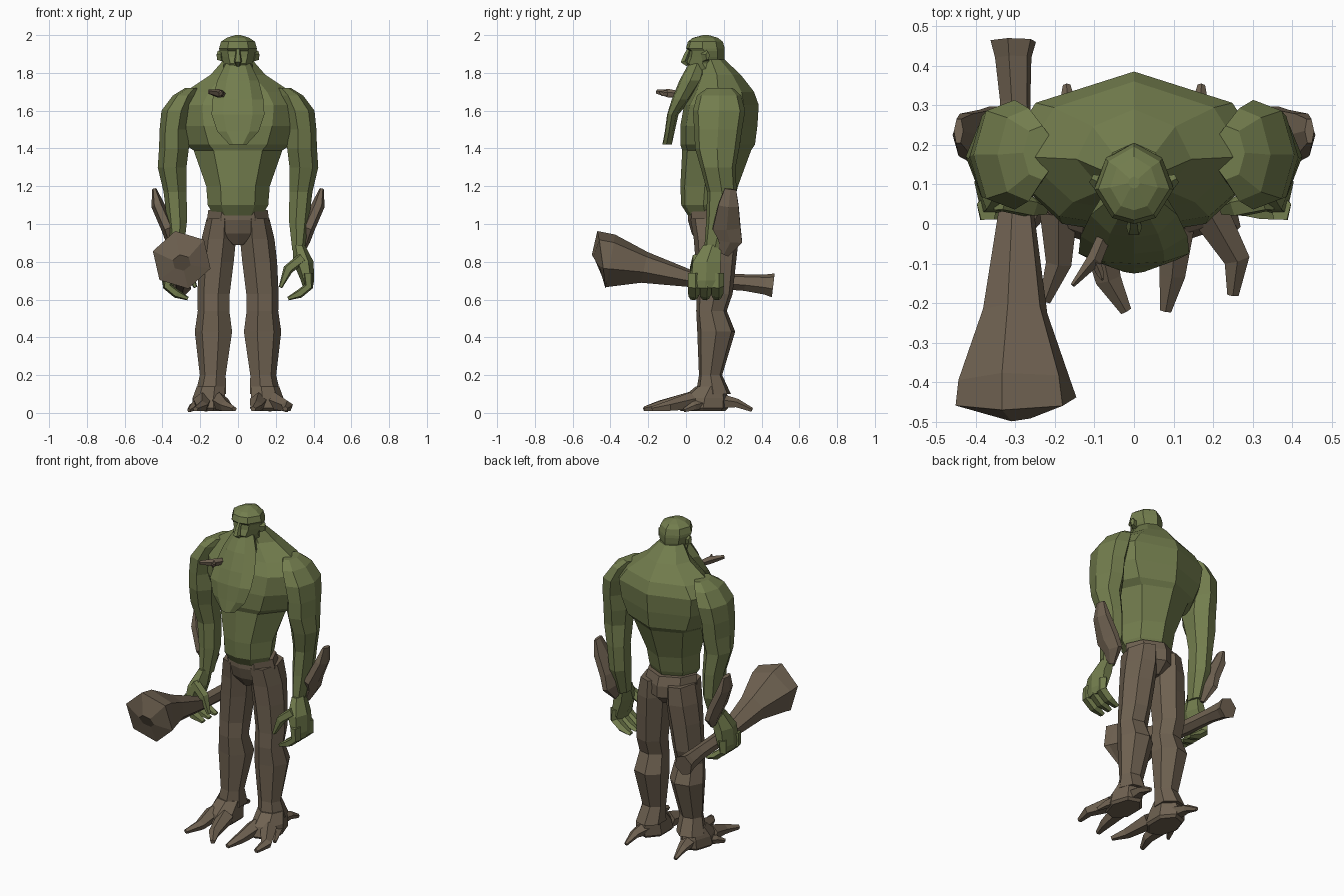
import bpy, bmesh, math
from mathutils import Vector


def material(name, rgb):
    m = bpy.data.materials.new(name)
    m.diffuse_color = (*rgb, 1)
    return m


GREEN = material("moss green", (0.17, 0.205, 0.075))
BROWN = material("bark brown", (0.16, 0.122, 0.083))


def skin(name, rings, mat, sign=1):
    """Join rings of points into one closed flat-faced object."""
    bm = bmesh.new()
    loops = [[bm.verts.new((p[0] * sign, p[1], p[2])) for p in r] for r in rings]
    n = len(loops[0])
    for a, b in zip(loops, loops[1:]):
        for i in range(n):
            j = (i + 1) % n
            bm.faces.new((a[i], a[j], b[j], b[i]))
    bm.faces.new(loops[0])
    bm.faces.new(loops[-1])
    bmesh.ops.recalc_face_normals(bm, faces=bm.faces)
    me = bpy.data.meshes.new(name)
    bm.to_mesh(me)
    bm.free()
    me.materials.append(mat)
    ob = bpy.data.objects.new(name, me)
    bpy.context.collection.objects.link(ob)
    return ob


HALF = [(0, -1), (0.55, -0.85), (1, -0.15), (0.72, 0.6), (0, 1)]
BODY = HALF + [(-x, y) for x, y in HALF[-2:0:-1]]


def body(name, levels, mat):
    """Symmetric stack: levels are (z, half width, front y, back y)."""
    skin(name, [[(u * w, (f + b) / 2 + v * (b - f) / 2, z) for u, v in BODY]
                for z, w, f, b in levels], mat)


def limb(name, levels, mat, sign=1, sides=7):
    """Stack of level rings: (x, y, z, rx, ry)."""
    ang = [2 * math.pi * i / sides for i in range(sides)]
    skin(name, [[(x + rx * math.cos(a), y + ry * math.sin(a), z) for a in ang]
                for x, y, z, rx, ry in levels], mat, sign)


def tube(name, path, mat, sign=1, sides=5, ref=(0, 0, 1), turn=0.3):
    """Rings square to a path: (x, y, z, ru, rv)."""
    pts = [Vector(p[:3]) for p in path]
    rings = []
    for i, p in enumerate(path):
        t = (pts[min(i + 1, len(pts) - 1)] - pts[max(i - 1, 0)]).normalized()
        u = t.cross(Vector(ref)).normalized()
        v = u.cross(t)
        rings.append([pts[i] + u * p[3] * math.cos(a) + v * p[4] * math.sin(a)
                      for a in (turn + 2 * math.pi * k / sides for k in range(sides))])
    skin(name, rings, mat, sign)


# trunk, with chest overhanging the belly
body("torso", [(1.03, .12, .02, .22), (1.10, .16, -.025, .25), (1.2, .168, -.03, .275),
               (1.39, .235, -.02, .345), (1.42, .28, -.03, .365), (1.52, .33, -.03, .378),
               (1.63, .345, -.01, .385), (1.70, .28, .03, .36), (1.79, .145, .07, .29),
               (1.87, .075, .08, .205)], GREEN)
body("hips", [(.89, .04, .07, .22), (.95, .15, .03, .285), (1.02, .165, .01, .285),
              (1.075, .157, .01, .265)], BROWN)

# head, face and beard
body("head", [(1.78, .08, .05, .24), (1.85, .075, .0, .205), (1.885, .09, .015, .205),
              (1.915, .098, .018, .205), (1.93, .10, .0, .205), (1.965, .09, .01, .195),
              (1.985, .06, .035, .17), (2.0, .015, .09, .12)], GREEN)
tube("nose", [(0, .02, 1.935, .012, .01), (0, .0, 1.89, .016, .016),
              (0, -.012, 1.86, .022, .02), (0, .01, 1.845, .015, .015)], GREEN, ref=(0, 1, 0))
body("beard", [(1.85, .065, .015, .12), (1.76, .11, -.035, .10), (1.66, .135, -.075, .03),
               (1.58, .14, -.10, -.04), (1.49, .11, -.112, -.06),
               (1.42, .045, -.125, -.075)], GREEN)
tube("twig", [(-.07, -.02, 1.685, .018, .016), (-.10, -.09, 1.69, .02, .024),
              (-.155, -.155, 1.70, .006, .012)], BROWN)
tube("twig_branch", [(-.10, -.09, 1.69, .014, .018), (-.085, -.125, 1.69, .01, .015),
                     (-.08, -.14, 1.70, .004, .006)], BROWN)

for side, s in (("left", 1), ("right", -1)):
    tube(side + "_ear", [(.08, .10, 1.89, .025, .035), (.108, .115, 1.89, .012, .025)], GREEN, s)

    # arm with bark plate on the forearm
    limb(side + "_arm", [(.24, .18, 1.72, .04, .07), (.28, .175, 1.68, .065, .12),
                         (.32, .175, 1.60, .085, .142), (.335, .17, 1.50, .08, .13),
                         (.335, .165, 1.40, .083, .12), (.345, .17, 1.30, .08, .095),
                         (.33, .19, 1.17, .064, .08), (.32, .185, 1.02, .056, .08),
                         (.318, .15, .86, .034, .055)], GREEN, s)
    tube(side + "_forearm_plate", [(.443, .235, 1.185, .012, .035), (.425, .225, 1.10, .035, .062),
                                   (.372, .215, .98, .036, .085), (.352, .235, .91, .03, .072),
                                   (.335, .20, .84, .01, .03)], BROWN, s, 6, (0, 1, 0), 0)

    # hand with curled fingers and thumb
    limb(side + "_palm", [(.322, .14, .89, .032, .055), (.345, .11, .80, .055, .085),
                          (.368, .105, .70, .035, .09), (.37, .10, .66, .025, .075)], GREEN, s, 6)
    for k in range(3):
        y = .04 + .062 * k
        tube(f"{side}_finger_{k + 1}", [(.37, y, .74, .028, .036), (.375, y, .67, .025, .036),
                                        (.325, y, .63, .024, .034), (.265, y, .605, .01, .02)],
             GREEN, s, 5, (0, 1, 0))
    tube(side + "_thumb", [(.34, .06, .82, .03, .03), (.265, .045, .76, .028, .03),
                           (.225, .035, .665, .01, .014)], GREEN, s, 5, (0, 1, 0))

    # leg and clawed foot
    limb(side + "_leg", [(.088, .15, 1.03, .078, .13), (.097, .16, .92, .096, .122),
                         (.11, .158, .80, .097, .11), (.125, .152, .63, .09, .097),
                         (.125, .135, .54, .088, .083), (.125, .16, .43, .104, .103),
                         (.13, .13, .2, .072, .063), (.14, .145, .10, .085, .095)], BROWN, s)
    limb(side + "_foot", [(.14, .13, .14, .078, .08), (.15, .10, .08, .09, .125),
                          (.15, .09, .025, .095, .135), (.15, .09, .01, .08, .12)], BROWN, s)
    tube(side + "_heel_claw", [(.15, .17, .06, .05, .045), (.165, .27, .05, .03, .025),
                               (.17, .35, .015, .01, .012)], BROWN, s)
    tube(side + "_side_toe", [(.19, .10, .05, .05, .035), (.235, .04, .035, .025, .025),
                              (.26, -.01, .014, .01, .012)], BROWN, s)

# front toes differ between the two feet
TOES = {"left_outer_toe": [(.19, .03), (.26, -.09), (.25, -.18)],
        "left_inner_toe": [(.11, .02), (.097, -.13), (.08, -.22)],
        "right_outer_toe": [(-.19, .03), (-.19, -.10), (-.225, -.195)],
        "right_inner_toe": [(-.10, .02), (-.065, -.14), (-.02, -.22)]}
for name, ((ax, ay), (bx, by), (cx, cy)) in TOES.items():
    tube(name, [(ax, ay, .06, .05, .05), (bx, by, .035, .034, .03),
                (cx, cy, .02, .015, .014)], BROWN)

# wooden club through the right fist
tube("club", [(-.305, .462, .675, .06, .065), (-.305, .42, .68, .048, .055),
              (-.30, .31, .69, .04, .045), (-.297, .05, .705, .044, .042),
              (-.30, -.22, .77, .085, .085), (-.30, -.40, .805, .15, .145),
              (-.298, -.448, .81, .16, .158), (-.298, -.474, .795, .05, .05)],
     BROWN, sides=6, turn=0.3)
